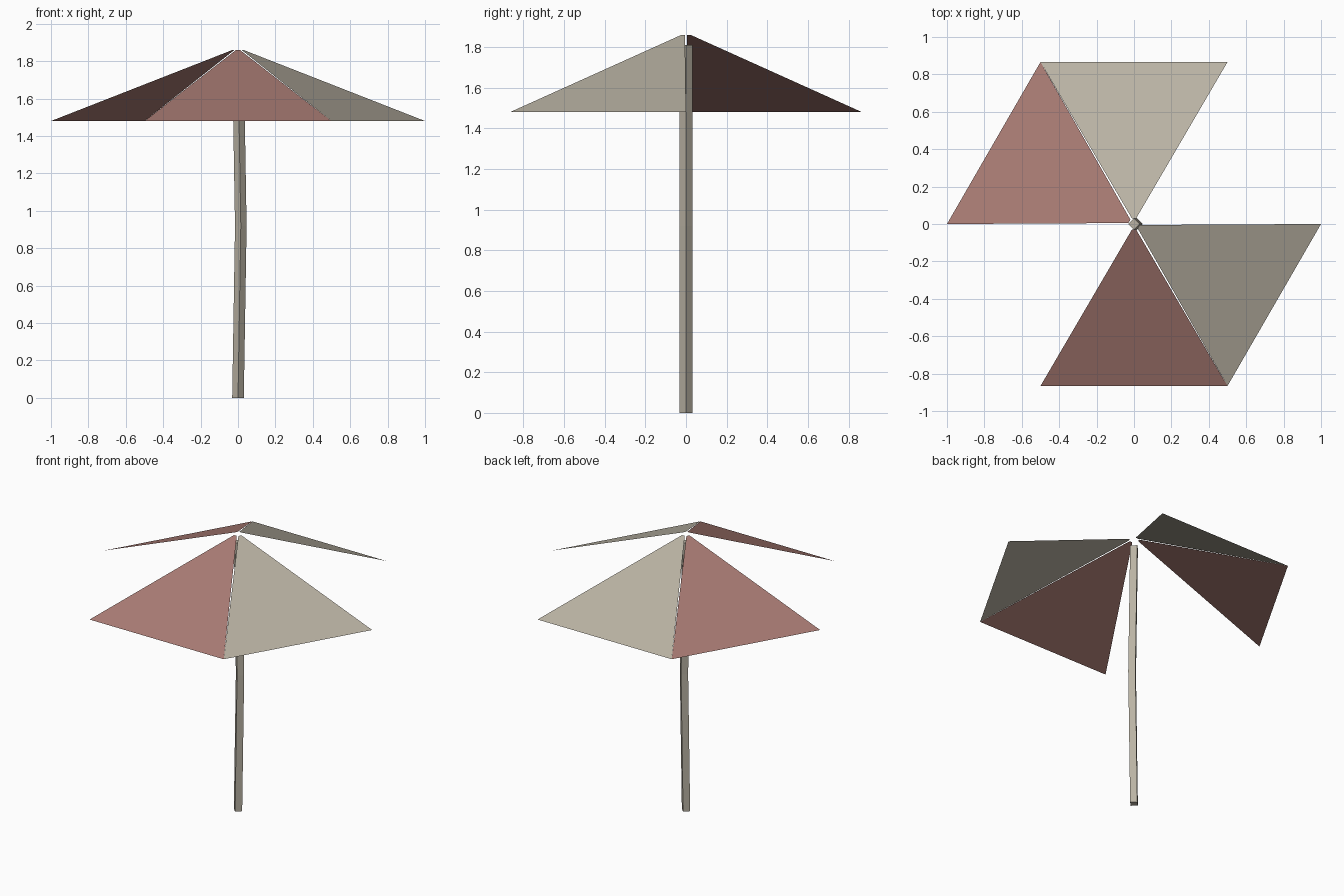
import bpy
import bmesh
from math import cos, sin, radians
from mathutils import Vector

cube = bpy.data.objects.get("Cube")
if cube:
    bpy.data.objects.remove(cube, do_unlink=True)


def material(name, color):
    mat = bpy.data.materials.new(name)
    mat.use_nodes = True
    mat.diffuse_color = (*color, 1)
    mat.node_tree.nodes["Principled BSDF"].inputs["Base Color"].default_value = (*color, 1)
    return mat


def add_object(name, bm, mat):
    mesh = bpy.data.meshes.new(name)
    bm.to_mesh(mesh)
    bm.free()
    mesh.materials.append(mat)
    obj = bpy.data.objects.new(name, mesh)
    bpy.context.collection.objects.link(obj)
    return obj


def polar(radius, degrees, z):
    a = radians(degrees)
    return Vector((radius * cos(a), radius * sin(a), z))


beige = material("warm beige", (0.49, 0.45, 0.37))
red = material("faded red", (0.40, 0.20, 0.175))

RIM_Z, TOP_Z = 1.48, 1.86


def canopy_panel(name, start, mat):
    """One flat sixth of the canopy, with its tip cut off."""
    bm = bmesh.new()
    corners = [polar(1, start, RIM_Z), polar(1, start + 60, RIM_Z),
               polar(0.03, start + 50, TOP_Z), polar(0.03, start + 10, TOP_Z)]
    bm.faces.new([bm.verts.new(c) for c in corners])
    add_object(name, bm, mat)


# Canopy: two opposite pairs of panels, with two sixths left open
for side, turn in (("back", 0), ("front", 180)):
    canopy_panel(side + "_beige_panel", 60 + turn if turn == 0 else 300, beige)
    canopy_panel(side + "_red_panel", 120 if turn == 0 else 240, red)

# Pole: square section set on its corner, slightly bowed in the middle
bm = bmesh.new()
rings = []
for z, shift in ((0, 0), (0.92, 0.015), (1.81, 0)):
    rings.append([bm.verts.new(polar(0.031, 90 * i, z) + Vector((shift, 0, 0)))
                  for i in range(4)])
for low, high in zip(rings, rings[1:]):
    for i in range(4):
        j = (i + 1) % 4
        bm.faces.new((low[i], low[j], high[j], high[i]))
bm.faces.new(rings[0][::-1])
bm.faces.new(rings[-1])
add_object("pole", bm, beige)
